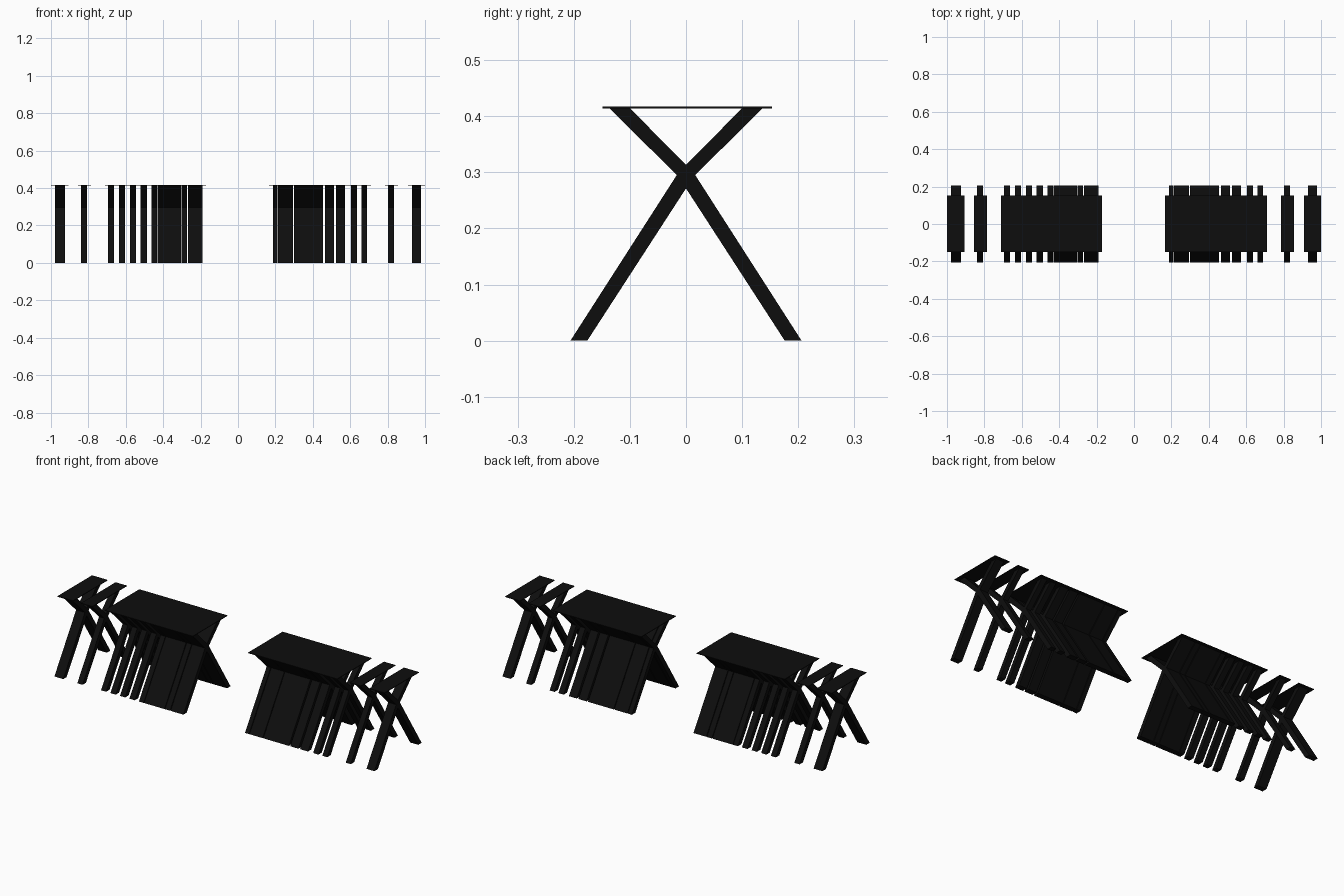
import bpy

mat = bpy.data.materials.new("matt black")
mat.diffuse_color = (0.004, 0.004, 0.004, 1)

# bent leg bar in side profile (y, z); the other bar of the X is its mirror
BAR = [(-0.206, 0), (-0.176, 0), (0.014, 0.293),
       (0.137, 0.4145), (0.100, 0.4145), (-0.014, 0.299)]


def prism(name, profile, x0, x1):
    """Extrude a y-z profile from x0 to x1."""
    n = len(profile)
    verts = [(x, y, z) for x in (x0, x1) for y, z in profile]
    faces = [list(range(n))[::-1], list(range(n, 2 * n))]
    faces += [(i, (i + 1) % n, n + (i + 1) % n, n + i) for i in range(n)]
    me = bpy.data.meshes.new(name)
    me.from_pydata(verts, [], faces)
    me.materials.append(mat)
    ob = bpy.data.objects.new(name, me)
    bpy.context.collection.objects.link(ob)
    return ob


# crossed legs, as x ranges along the row
LEGS = [(-0.979, -0.925), (-0.839, -0.807), (-0.694, -0.663), (-0.636, -0.604),
        (-0.578, -0.546), (-0.520, -0.487), (-0.462, -0.433), (-0.430, -0.306),
        (-0.302, -0.272), (-0.268, -0.190),
        (0.187, 0.211), (0.215, 0.295), (0.299, 0.455), (0.464, 0.514),
        (0.524, 0.572), (0.604, 0.636), (0.660, 0.690), (0.803, 0.834),
        (0.930, 0.979)]
mirrored = [(-y, z) for y, z in BAR][::-1]
for a, b in LEGS:
    prism("front_leg", BAR, a, b)
    prism("back_leg", mirrored, a, b)

# thin top plates
TOPS = [(-1.0, -0.905), (-0.856, -0.787), (-0.711, -0.172),
        (0.166, 0.711), (0.786, 0.856), (0.908, 1.0)]
PLATE = [(-0.149, 0.4135), (0.153, 0.4135), (0.153, 0.417), (-0.149, 0.417)]
for a, b in TOPS:
    prism("top_plate", PLATE, a, b)
